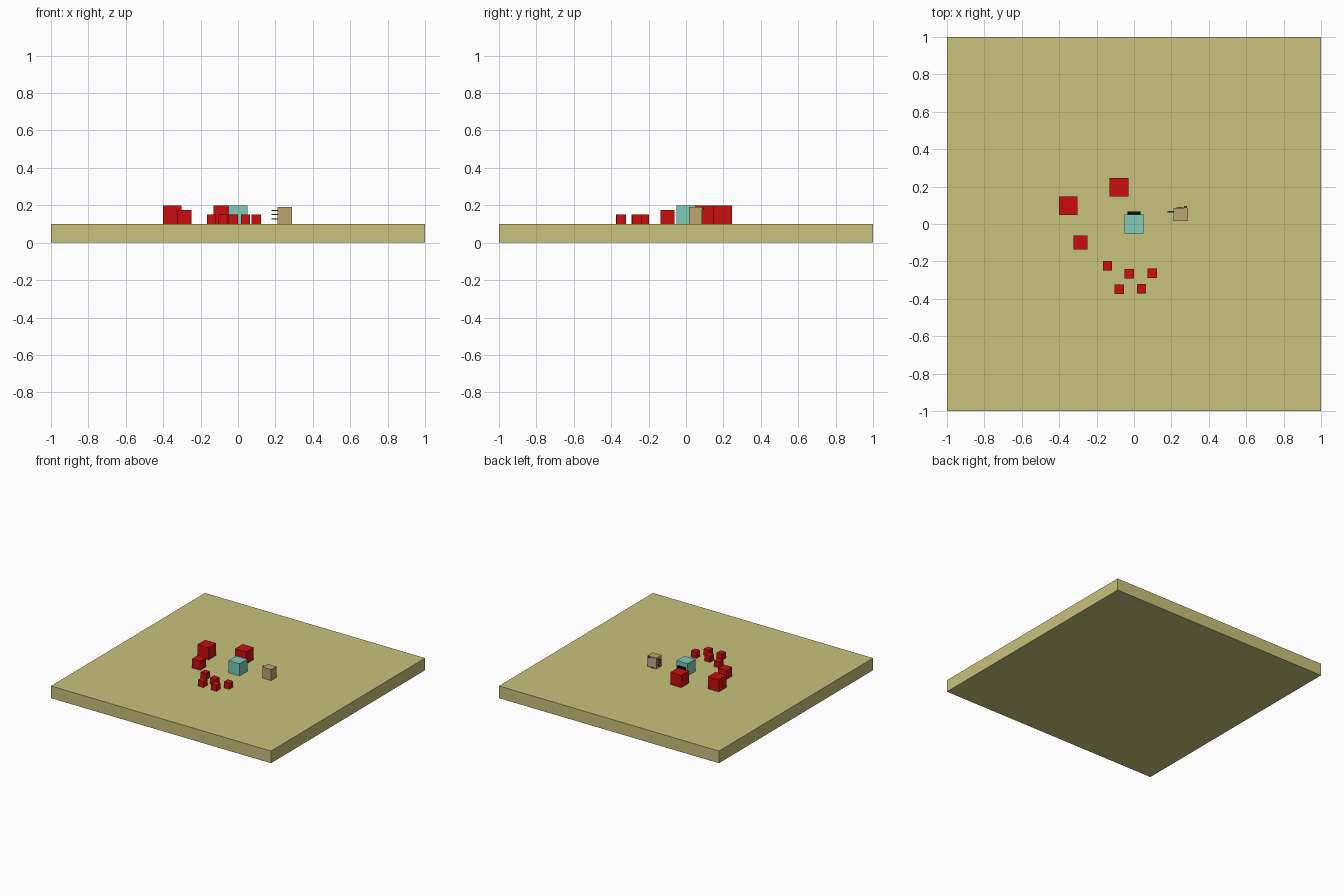
import bpy

if "Cube" in bpy.data.objects:
    bpy.data.objects.remove(bpy.data.objects["Cube"])


def material(name, r, g, b):
    m = bpy.data.materials.new(name)
    m.diffuse_color = (r, g, b, 1)
    m.use_nodes = True
    m.node_tree.nodes["Principled BSDF"].inputs["Base Color"].default_value = m.diffuse_color
    return m


sand = material("sand", 0.58, 0.54, 0.2)
red = material("red", 0.6, 0.004, 0.004)
teal = material("teal", 0.21, 0.6, 0.49)
black = material("black", 0.003, 0.003, 0.003)
tan = material("tan", 0.5, 0.38, 0.16)
pale = material("pale", 0.5, 0.44, 0.38)
dark = material("dark", 0.09, 0.07, 0.05)


def box(name, low, high, mat):
    """Axis-aligned box between two corners."""
    centre = [(a + b) / 2 for a, b in zip(low, high)]
    bpy.ops.mesh.primitive_cube_add(size=1, location=centre)
    ob = bpy.context.object
    ob.name = name
    ob.scale = [b - a for a, b in zip(low, high)]
    bpy.ops.object.transform_apply(location=False, rotation=False, scale=True)
    ob.data.materials.append(mat)
    return ob


TOP = 0.1  # upper face of the board


def block(name, x, y, size, mat):
    """Cube resting on the board."""
    h = size / 2
    return box(name, (x - h, y - h, TOP), (x + h, y + h, TOP + size), mat)


# Board
box("board", (-1, -1, 0), (1, 1, TOP), sand)

# Red blocks: two large, one medium, five small
for x, y, size in [(-0.08, 0.197, 0.1), (-0.352, 0.098, 0.1), (-0.285, -0.1, 0.075),
                   (-0.142, -0.223, 0.05), (-0.025, -0.266, 0.05), (0.098, -0.264, 0.05),
                   (-0.078, -0.348, 0.05), (0.04, -0.346, 0.05)]:
    block("red_block", x, y, size, red)

# Central block with a black panel on its back
block("centre_block", 0, 0, 0.1, teal)
box("centre_panel", (-0.036, 0.049, 0.135), (0.036, 0.066, 0.165), black)

# Small cabinet with a pale back panel, knob and foot
box("cabinet", (0.21, 0.017, TOP), (0.29, 0.085, 0.19), tan)
box("cabinet_panel", (0.225, 0.084, 0.115), (0.28, 0.087, 0.178), pale)
box("cabinet_knob", (0.268, 0.084, 0.178), (0.284, 0.096, 0.186), dark)
box("cabinet_foot", (0.236, 0.084, 0.1), (0.256, 0.09, 0.106), dark)

# Thin prongs on the cabinet's left side
for z in (0.172, 0.15, 0.126):
    box("cabinet_prong", (0.18, 0.062, z - 0.003), (0.212, 0.069, z + 0.003), dark)
